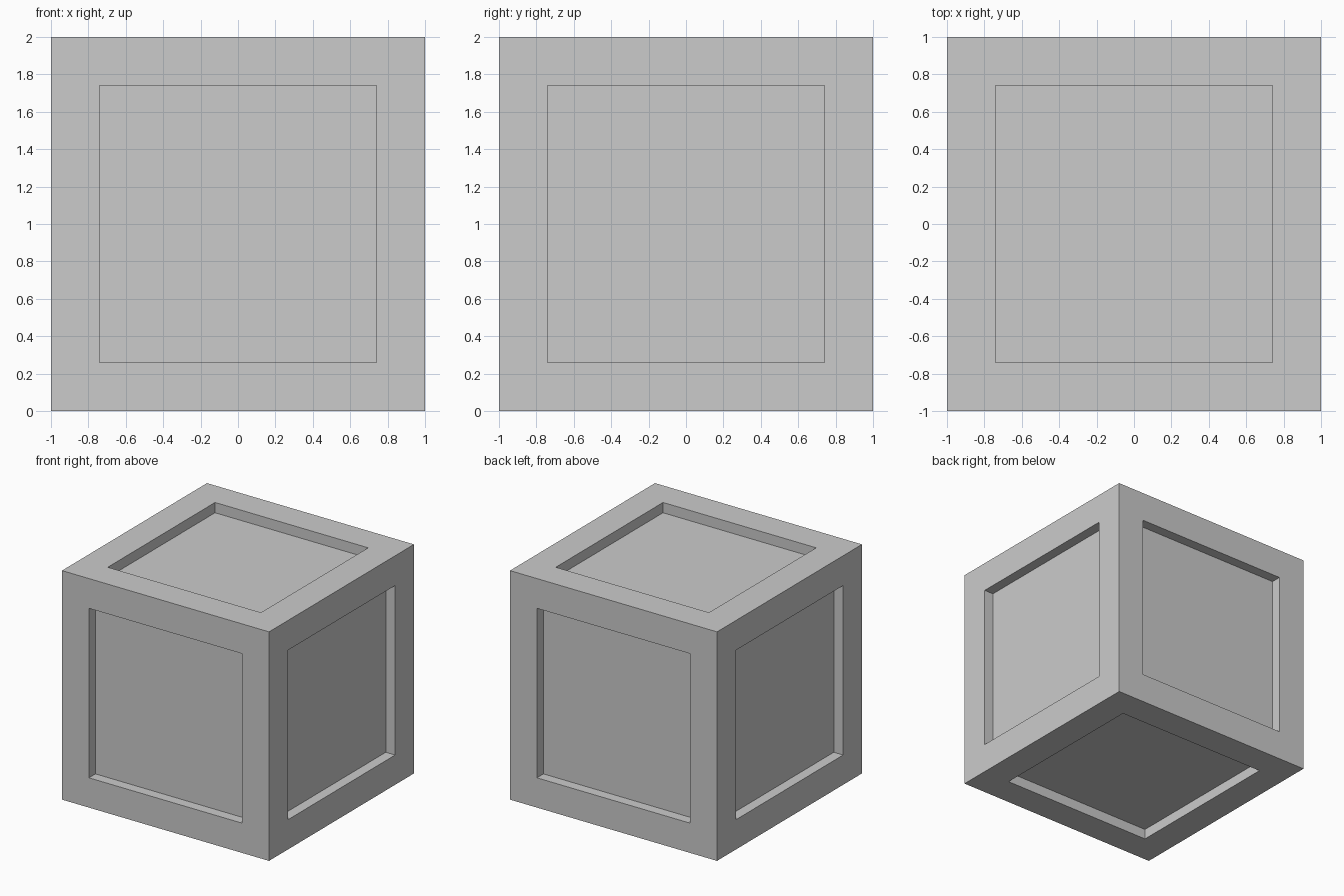
import bpy, bmesh
from mathutils import Matrix

if "Cube" in bpy.data.objects:
    bpy.data.objects.remove(bpy.data.objects["Cube"])

BORDER = 0.26   # frame width around each panel
DEPTH = 0.09    # panel recess depth

# Crate: cube with a straight-walled recessed panel on all six sides
bm = bmesh.new()
bmesh.ops.create_cube(bm, size=2, matrix=Matrix.Translation((0, 0, 1)))
panels = bm.faces[:]
bmesh.ops.inset_individual(bm, faces=panels, thickness=BORDER, use_even_offset=True)
panels = bmesh.ops.extrude_discrete_faces(bm, faces=panels)["faces"]
for face in panels:
    face.normal_update()
    bmesh.ops.translate(bm, verts=face.verts[:], vec=face.normal * -DEPTH)
bmesh.ops.recalc_face_normals(bm, faces=bm.faces[:])

mesh = bpy.data.meshes.new("crate")
bm.to_mesh(mesh)
bm.free()
crate = bpy.data.objects.new("crate", mesh)
bpy.context.collection.objects.link(crate)
